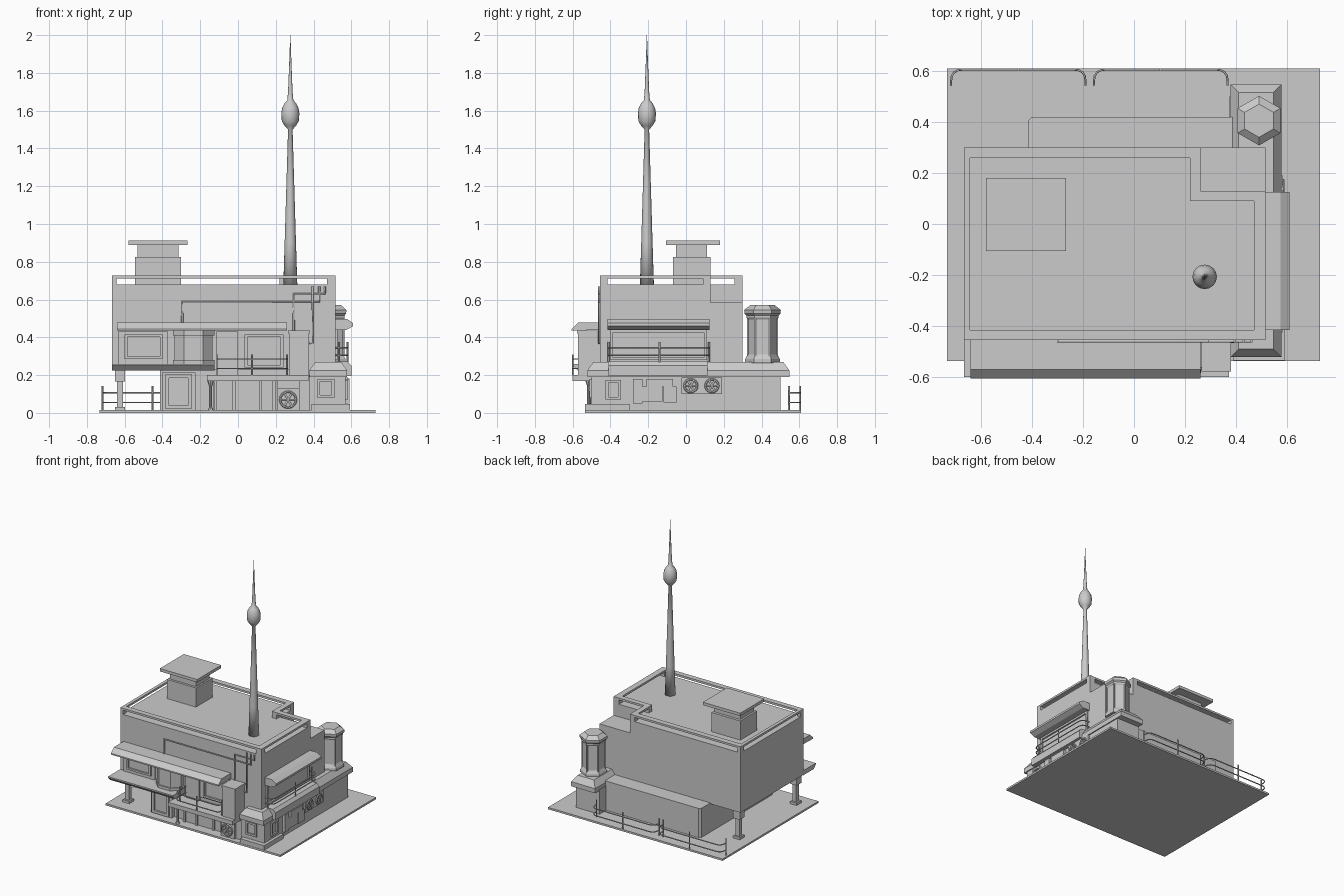
import bpy, bmesh, math
from mathutils import Vector


def mesh_object(name, bm):
    bmesh.ops.recalc_face_normals(bm, faces=bm.faces)
    me = bpy.data.meshes.new(name)
    bm.to_mesh(me)
    bm.free()
    ob = bpy.data.objects.new(name, me)
    bpy.context.collection.objects.link(ob)
    return ob


def box(name, x0, x1, y0, y1, z0, z1):
    bm = bmesh.new()
    bmesh.ops.create_cube(bm, size=1)
    for v in bm.verts:
        v.co = ((x0 + x1) / 2 + v.co.x * (x1 - x0), (y0 + y1) / 2 + v.co.y * (y1 - y0),
                (z0 + z1) / 2 + v.co.z * (z1 - z0))
    return mesh_object(name, bm)


def prism(name, pts, a, b, axis='z'):
    """Extrude a 2D outline along an axis: z -> (x,y), x -> (y,z), y -> (x,z)."""
    place = {'z': lambda p, t: (p[0], p[1], t), 'x': lambda p, t: (t, p[0], p[1]),
             'y': lambda p, t: (p[0], t, p[1])}[axis]
    bm = bmesh.new()
    lo = [bm.verts.new(place(p, a)) for p in pts]
    hi = [bm.verts.new(place(p, b)) for p in pts]
    bm.faces.new(lo)
    bm.faces.new(hi)
    n = len(pts)
    for i in range(n):
        bm.faces.new((lo[i], lo[(i + 1) % n], hi[(i + 1) % n], hi[i]))
    return mesh_object(name, bm)


def lathe(name, profile, x, y, sides, turn=0.0, smooth=False):
    bm = bmesh.new()
    rings = [[bm.verts.new((x + r * math.cos(turn + 2 * math.pi * i / sides),
                            y + r * math.sin(turn + 2 * math.pi * i / sides), z))
              for i in range(sides)] for r, z in profile]
    for a, b in zip(rings, rings[1:]):
        for i in range(sides):
            j = (i + 1) % sides
            bm.faces.new((a[i], a[j], b[j], b[i]))
    bm.faces.new(rings[0])
    bm.faces.new(rings[-1])
    ob = mesh_object(name, bm)
    if smooth:
        for p in ob.data.polygons:
            p.use_smooth = True
    return ob


def tube(name, pts, r=0.004):
    cu = bpy.data.curves.new(name, 'CURVE')
    cu.dimensions = '3D'
    cu.bevel_depth = r
    cu.bevel_resolution = 1
    cu.use_fill_caps = True
    sp = cu.splines.new('POLY')
    sp.points.add(len(pts) - 1)
    for p, c in zip(sp.points, pts):
        p.co = (*c, 1)
    ob = bpy.data.objects.new(name, cu)
    bpy.context.collection.objects.link(ob)


def frame(name, axis, a0, a1, z0, z1, face, out, w=0.014):
    """Window frame with a pane, on a front wall ('x') or right wall ('y')."""
    lo, hi = min(face, face + out), max(face, face + out)
    parts = [(a0, a0 + w, z0, z1), (a1 - w, a1, z0, z1), (a0 + w, a1 - w, z0, z0 + w), (a0 + w, a1 - w, z1 - w, z1)]
    for p, q, u, v in parts:
        if axis == 'x':
            box(name, p, q, lo, hi, u, v)
        else:
            box(name, lo, hi, p, q, u, v)


def fan(name, axis, x, y, z, r):
    """Fan ring, hub and blades facing -y or +x."""
    bpy.ops.mesh.primitive_torus_add(major_radius=r, minor_radius=0.006, major_segments=16, minor_segments=6,
                                     location=(x, y, z),
                                     rotation=(math.pi / 2, 0, 0) if axis == 'x' else (0, math.pi / 2, 0))
    bpy.context.object.name = name + "_ring"
    for i in range(6):
        a = i * math.pi / 3
        c, s = r * math.cos(a), r * math.sin(a)
        tube(name + "_blade", [(x, y, z), (x + c, y, z + s) if axis == 'x' else (x, y + c, z + s)], 0.005)


# Ground plate and ground floor
box("ground_plate", -0.733, 0.729, -0.536, 0.61, 0, 0.014)
box("ground_floor", -0.414, 0.40, -0.44, 0.30, 0.01, 0.24)
prism("rear_annex", [(-0.414, 0.29), (-0.414, 0.405), (-0.40, 0.42), (0.39, 0.42), (0.39, 0.29)], 0.01, 0.235)

# Upper storey with lower rear corner
L = [(-0.667, -0.455), (0.515, -0.455), (0.515, 0.13), (0.26, 0.13), (0.26, 0.30), (-0.667, 0.30)]
prism("upper_storey", L, 0.228, 0.68)
box("upper_rear_corner", 0.26, 0.515, 0.13, 0.30, 0.228, 0.585)

# Roof parapet: rails over open slots, held by corner posts
rails = [(-0.667, 0.515, -0.455, -0.415), (-0.667, 0.26, 0.258, 0.30), (-0.667, -0.643, -0.415, 0.258),
         (0.47, 0.515, -0.415, 0.13), (0.22, 0.47, 0.09, 0.13), (0.22, 0.26, 0.13, 0.258)]
for r in rails:
    box("parapet_rail", *r, 0.712, 0.727)
for px0, px1, py0, py1 in [(-0.667, -0.643, -0.455, -0.415), (0.47, 0.515, -0.455, -0.415),
                           (-0.667, -0.643, 0.258, 0.30), (0.47, 0.515, 0.09, 0.13),
                           (0.22, 0.26, 0.258, 0.30), (0.22, 0.26, 0.09, 0.13)]:
    box("parapet_post", px0, px1, py0, py1, 0.68, 0.712)

# Rooftop hut
box("hut_body", -0.546, -0.303, -0.07, 0.13, 0.68, 0.825)
box("hut_neck", -0.532, -0.315, -0.053, 0.11, 0.825, 0.89)
box("hut_cap", -0.58, -0.267, -0.106, 0.18, 0.89, 0.912)

# Needle tower
lathe("needle_tower", [(0.037, 0.68), (0.030, 0.90), (0.021, 1.2), (0.012, 1.5), (0.03, 1.52), (0.045, 1.545),
                       (0.048, 1.585), (0.043, 1.615), (0.03, 1.64), (0.016, 1.655), (0.012, 1.70), (0.006, 1.85),
                       (0.0008, 2.0)], 0.277, -0.207, 16, smooth=True)

# Right annex with chamfered cap
box("side_annex", 0.375, 0.57, -0.50, 0.50, 0.01, 0.20)
bm = bmesh.new()
levels = [(0.378, 0.578, -0.522, 0.547, 0.19), (0.378, 0.578, -0.522, 0.547, 0.225), (0.41, 0.546, -0.49, 0.515, 0.27)]
rings = [[bm.verts.new(c) for c in ((a, c0, z), (b, c0, z), (b, d, z), (a, d, z))] for a, b, c0, d, z in levels]
bm.faces.new(rings[0])
bm.faces.new(rings[2])
for a, b in zip(rings, rings[1:]):
    for i in range(4):
        bm.faces.new((a[i], a[(i + 1) % 4], b[(i + 1) % 4], b[i]))
mesh_object("annex_cap", bm)
prism("annex_cap_cover", [(0.51, 0.195), (0.60, 0.195), (0.60, 0.25), (0.58, 0.272), (0.51, 0.272)], -0.41, 0.115, 'y')
box("corner_step", 0.39, 0.592, -0.534, -0.30, 0.01, 0.048)
frame("annex_front_window", 'x', 0.42, 0.51, 0.08, 0.18, -0.50, -0.012)
frame("annex_side_window", 'y', -0.425, -0.345, 0.07, 0.175, 0.57, 0.012)
for y0, y1, z0, z1 in [(-0.28, -0.23, 0.05, 0.18), (-0.23, -0.125, 0.06, 0.14), (-0.12, -0.05, 0.055, 0.14),
                       (-0.21, -0.07, 0.14, 0.18)]:
    box("utility_box", 0.565, 0.59, y0, y1, z0, z1)
box("side_fan_box", 0.565, 0.582, -0.025, 0.19, 0.10, 0.188)
for y in (0.025, 0.137):
    fan("side_fan", 'y', 0.585, y, 0.144, 0.034)

# Hexagonal lantern tower
lathe("lantern", [(0.092, 0.265), (0.092, 0.285), (0.078, 0.31), (0.078, 0.495), (0.085, 0.505), (0.085, 0.515),
                  (0.095, 0.525), (0.097, 0.545), (0.065, 0.57)], 0.49, 0.405, 6, math.pi / 6)
for i in range(6):
    a = i * math.pi / 3 + math.pi / 6
    px, py = 0.49 + 0.078 * math.cos(a), 0.405 + 0.078 * math.sin(a)
    tube("lantern_post", [(px, py, 0.30), (px, py, 0.51)], 0.006)

# Awnings over the front and right windows
prism("front_awning", [(-0.45, 0.44), (-0.605, 0.435), (-0.605, 0.445), (-0.57, 0.478), (-0.45, 0.478)],
      -0.64, 0.26, 'x')
prism("side_awning", [(0.51, 0.44), (0.575, 0.44), (0.61, 0.46), (0.61, 0.475), (0.575, 0.498), (0.51, 0.498)],
      -0.415, 0.125, 'y')
frame("side_window", 'y', -0.40, 0.11, 0.28, 0.44, 0.515, 0.012)

# Front balconies: left slab and lower right slab
prism("left_slab", [(-0.45, 0.225), (-0.575, 0.225), (-0.60, 0.25), (-0.60, 0.26), (-0.45, 0.26)], -0.667, -0.125, 'x')
box("right_slab", -0.165, 0.372, -0.60, -0.43, 0.168, 0.20)
box("balcony_pillar", 0.27, 0.375, -0.572, -0.45, 0.20, 0.42)
box("balcony_pillar_top", 0.265, 0.38, -0.578, -0.45, 0.42, 0.435)

# Front windows and bay
box("left_window_surround", -0.635, -0.37, -0.465, -0.45, 0.26, 0.43)
frame("left_window", 'x', -0.60, -0.40, 0.285, 0.415, -0.465, -0.012)
frame("right_window", 'x', 0.035, 0.24, 0.24, 0.415, -0.455, -0.014)
box("balcony_door", -0.115, 0.0, -0.465, -0.45, 0.20, 0.43)


def bay_outline(g):
    return [(-0.335 - g, -0.45), (-0.335 - g, -0.49), (-0.285, -0.54 - g), (-0.185, -0.54 - g),
            (-0.135 + g, -0.49), (-0.135 + g, -0.45)]


prism("bay", bay_outline(0), 0.26, 0.435)
prism("bay_base", bay_outline(0.01), 0.255, 0.28)
prism("bay_top", bay_outline(0.01), 0.41, 0.436)

# Ground level front: door, shutters, fan unit
box("door_block", -0.40, -0.225, -0.47, -0.43, 0.01, 0.215)
frame("door_frame", 'x', -0.385, -0.245, 0.02, 0.205, -0.47, -0.014, 0.02)
box("shutter_wall", -0.13, 0.21, -0.46, -0.43, 0.01, 0.17)
for x in (-0.12, -0.02, 0.12, 0.19):
    box("shutter_post", x - 0.008, x + 0.008, -0.472, -0.455, 0.01, 0.17)
box("fan_unit", 0.21, 0.325, -0.505, -0.43, 0.01, 0.128)
box("front_corner_wall", 0.325, 0.385, -0.49, -0.43, 0.01, 0.20)
fan("front_fan", 'x', 0.265, -0.508, 0.07, 0.042)

# Legs under the overhang and balcony post
for y in (-0.42, 0.26):
    box("leg_head", -0.652, -0.597, y - 0.028, y + 0.028, 0.165, 0.23)
    box("leg_shaft", -0.64, -0.609, y - 0.016, y + 0.016, 0.03, 0.165)
    box("leg_foot", -0.652, -0.597, y - 0.028, y + 0.028, 0.01, 0.032)
lathe("balcony_post", [(0.018, 0.01), (0.008, 0.03), (0.008, 0.14), (0.018, 0.17)], -0.145, -0.515, 8)


# Railings: two bars with rounded corners and posts
def railing(name, corners, zs, posts, z0, z1):
    path = []
    for i, c in enumerate(corners):
        c = Vector(c)
        if 0 < i < len(corners) - 1:
            p, q = Vector(corners[i - 1]), Vector(corners[i + 1])
            r = min(0.045, (p - c).length * 0.8, (q - c).length * 0.8)
            a, b = c + (p - c).normalized() * r, c + (q - c).normalized() * r
            path += [a * (1 - t) ** 2 + c * 2 * t * (1 - t) + b * t * t for t in (0, 0.25, 0.5, 0.75, 1)]
        else:
            path.append(c)
    for z in zs:
        tube(name + "_bar", [(p.x, p.y, z) for p in path])
    for px, py in posts:
        tube(name + "_post", [(px, py, z0), (px, py, z1)], 0.005)


for x0, x1 in ((-0.717, -0.19), (-0.157, 0.367)):
    railing("rear_railing", [(x0, 0.545), (x0, 0.605), (x1, 0.605), (x1, 0.545)], (0.055, 0.107),
            [(x0, 0.545), (x1, 0.545), ((x0 + x1) / 2, 0.605)], 0.01, 0.142)
railing("front_railing", [(-0.11, -0.46), (-0.11, -0.60), (0.26, -0.60), (0.26, -0.56)], (0.235, 0.285),
        [(-0.11, -0.54), (0.075, -0.60), (0.26, -0.565)], 0.20, 0.31)
railing("side_railing", [(0.515, -0.41), (0.58, -0.41), (0.58, 0.122), (0.515, 0.122)], (0.305, 0.345),
        [(0.535, -0.41), (0.58, -0.14), (0.535, 0.122)], 0.25, 0.375)

# Wall pipes
tube("long_pipe", [(-0.295, -0.46, 0.478), (-0.295, -0.46, 0.588), (0.43, -0.46, 0.588), (0.43, -0.46, 0.67)], 0.006)
tube("short_pipe", [(0.295, -0.46, 0.43), (0.295, -0.46, 0.63), (0.46, -0.46, 0.63), (0.46, -0.46, 0.67)], 0.006)
tube("down_pipe", [(0.33, -0.46, 0.37), (0.395, -0.46, 0.37), (0.395, -0.46, 0.67)], 0.006)
